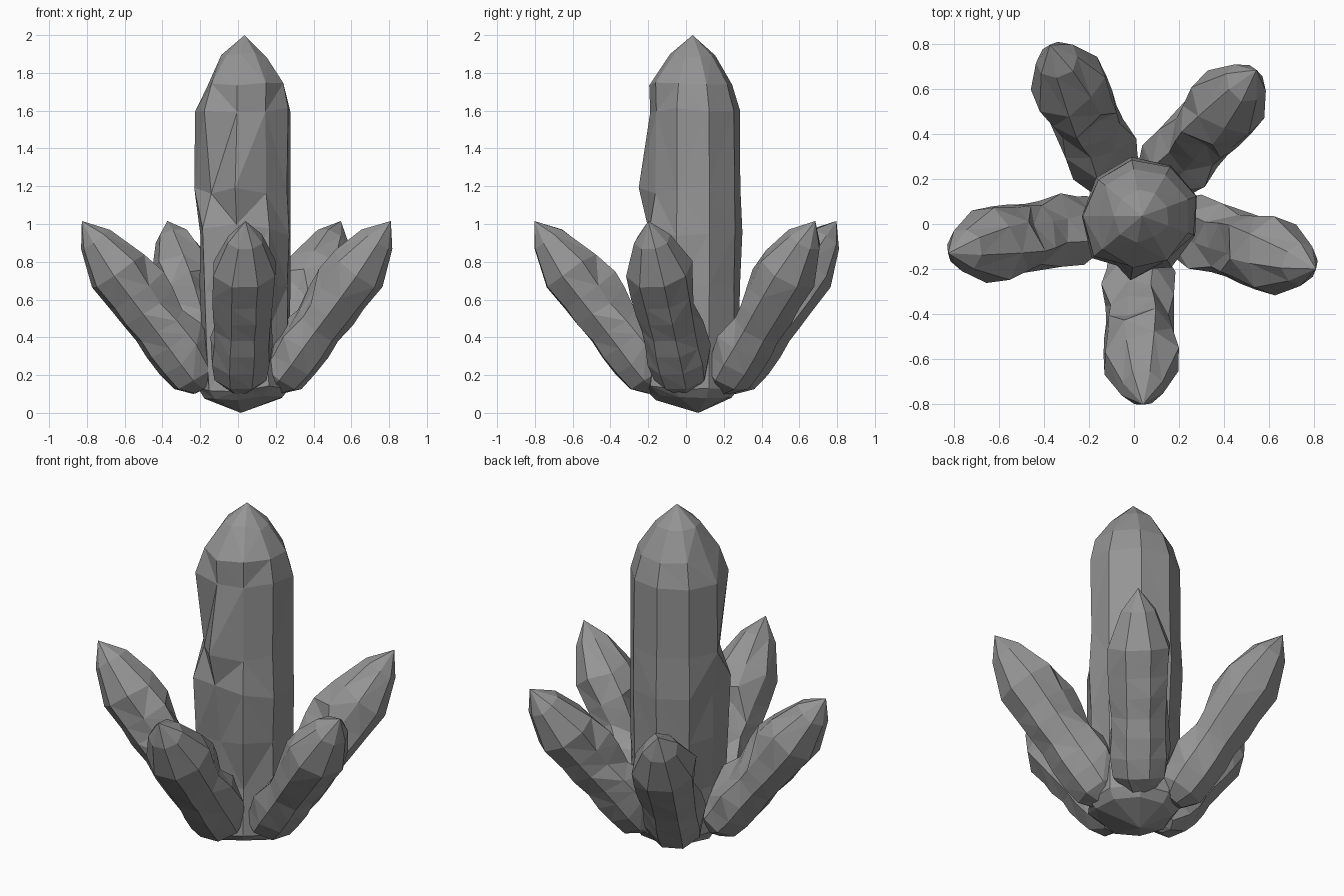
import bpy, bmesh, math, random
from mathutils import Matrix, Vector

cube = bpy.data.objects.get("Cube")
if cube:
    bpy.data.objects.remove(cube, do_unlink=True)

# Single stone colour
stone = bpy.data.materials.new("grey stone")
stone.use_nodes = True
GREY = (0.3, 0.3, 0.3, 1)
stone.diffuse_color = GREY
stone.node_tree.nodes["Principled BSDF"].inputs["Base Color"].default_value = GREY


def crystal_mesh(name, rings, sides, bottom, top, rough_dir, rough, seed, squash=1.0):
    """Faceted shaft with two points; the side facing rough_dir is chipped."""
    rng = random.Random(seed)
    bm = bmesh.new()
    facing = Vector(rough_dir).normalized()
    loops = []
    for k, (z, r, chip) in enumerate(rings):
        loop = []
        for i in range(sides):
            a = math.tau * (i + 0.5) / sides
            d = Vector((math.cos(a), math.sin(a), 0))
            amount = rough * chip * (0.12 + 0.88 * max(0, 0.4 + d.dot(facing)) / 1.4)
            p = d * (r + rng.uniform(-1.3, 0.7) * amount)
            p.x *= squash
            p.z = z + rng.uniform(-1, 1) * amount * 1.2
            loop.append(bm.verts.new(p))
        loops.append(loop)
    # Walls, with the diagonals running either way
    for low, high in zip(loops, loops[1:]):
        for i in range(sides):
            j = (i + 1) % sides
            a, b, c, d = low[i], low[j], high[j], high[i]
            if rng.random() < 0.5:
                bm.faces.new((a, b, c))
                bm.faces.new((a, c, d))
            else:
                bm.faces.new((a, b, d))
                bm.faces.new((b, c, d))
    # Points at both ends
    lo, hi = bm.verts.new(bottom), bm.verts.new(top)
    for i in range(sides):
        j = (i + 1) % sides
        bm.faces.new((loops[0][j], loops[0][i], lo))
        bm.faces.new((loops[-1][i], loops[-1][j], hi))
    bmesh.ops.recalc_face_normals(bm, faces=bm.faces)
    mesh = bpy.data.meshes.new(name)
    bm.to_mesh(mesh)
    bm.free()
    mesh.materials.append(stone)
    return mesh


def place(name, mesh, matrix):
    ob = bpy.data.objects.new(name, mesh)
    ob.matrix_world = matrix
    bpy.context.collection.objects.link(ob)


# Tall central crystal: height, radius, chipping
main_rings = [(0.08, 0.21, 0.3), (0.13, 0.25, 0.4), (0.4, 0.25, 1), (0.68, 0.255, 1),
              (0.95, 0.265, 1), (1.2, 0.26, 1), (1.6, 0.257, 0.8),
              (1.74, 0.215, 0.6), (1.89, 0.12, 0.5)]
main = crystal_mesh("central_crystal", main_rings, 9, (-0.02, 0.03, 0), (0, 0, 2),
                    (-0.3, -1, 0), 0.045, 4)
place("central_crystal", main, Matrix.Translation((0.035, 0.035, 0)))

# Small crystal, chipped on its inner side, shared by all five arms
arm_rings = [(-0.585, 0.08, 0.3), (-0.51, 0.15, 0.4), (-0.4, 0.165, 1), (-0.29, 0.165, 1),
             (-0.18, 0.165, 1), (-0.07, 0.17, 1), (0.04, 0.175, 0.9), (0.19, 0.18, 0.4),
             (0.39, 0.1, 0.2)]
arm = crystal_mesh("side_crystal", arm_rings, 8, (0, 0, -0.6), (0, 0, 0.51),
                   (-1, 0, 0), 0.05, 11, 0.95)
arms = {"front": 272.7, "left": -16.5, "back_left": 49.8, "back_right": 116.3, "right": 191.6}
tilt = Matrix.Rotation(math.radians(37.3), 4, "Y")
for side, angle in arms.items():
    turn = Matrix.Rotation(math.radians(angle), 4, "Z")
    place(side + "_crystal", arm,
          Matrix.Translation((0, 0.04, 0)) @ turn @ Matrix.Translation((0.535, 0, 0.61)) @ tilt)
